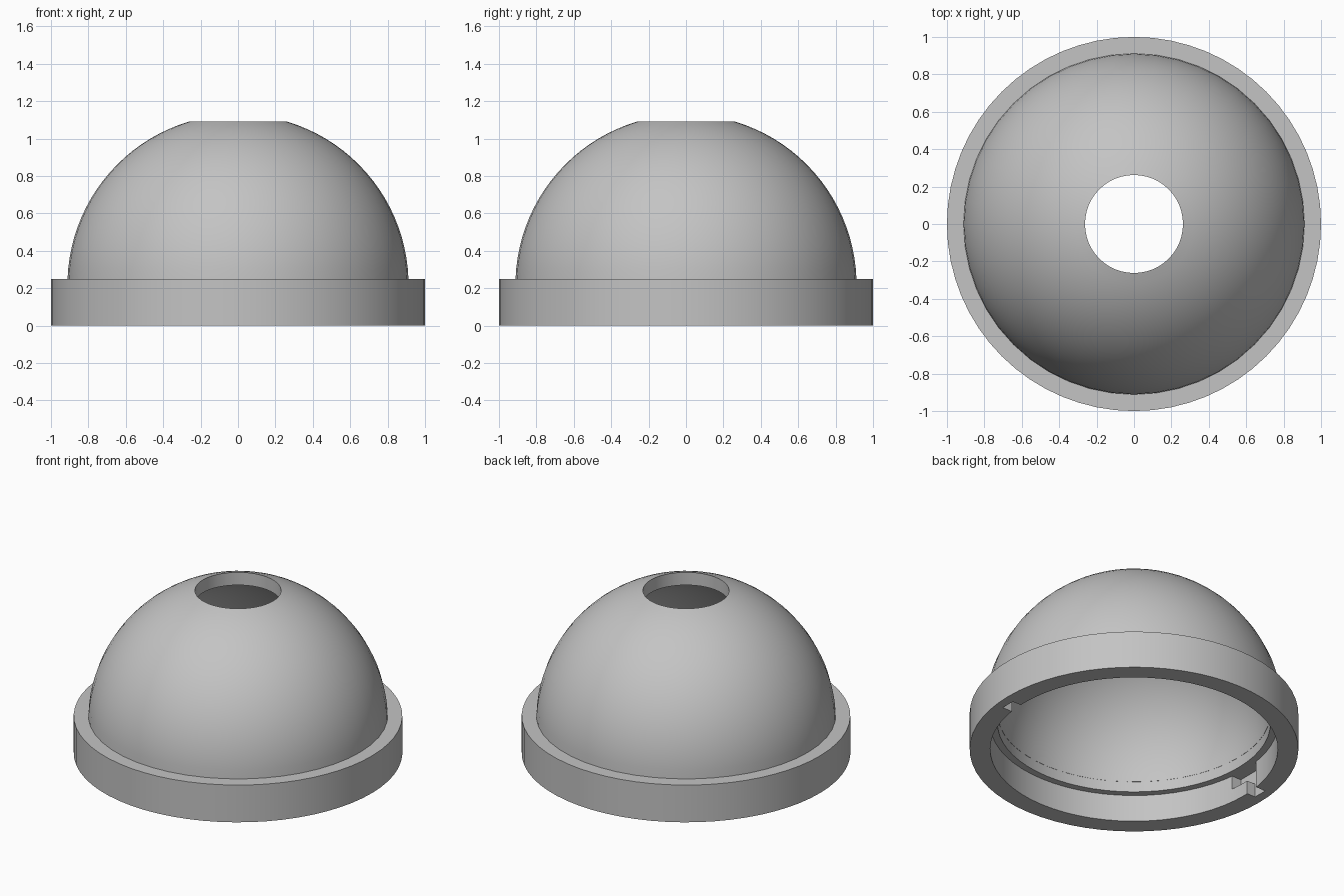
import bpy
import bmesh
from math import sin, cos, asin, pi, radians

old = bpy.data.objects.get("Cube")
if old:
    bpy.data.objects.remove(old, do_unlink=True)

GREY = (0.55, 0.55, 0.55, 1)
grey = bpy.data.materials.new("plain grey")
grey.use_nodes = True
grey.diffuse_color = GREY
grey.node_tree.nodes["Principled BSDF"].inputs["Base Color"].default_value = GREY


def make_object(name, bm):
    bmesh.ops.recalc_face_normals(bm, faces=bm.faces)
    mesh = bpy.data.meshes.new(name)
    bm.to_mesh(mesh)
    bm.free()
    mesh.materials.append(grey)
    obj = bpy.data.objects.new(name, mesh)
    bpy.context.collection.objects.link(obj)
    return obj


def smooth(obj):
    obj.data.shade_smooth()
    obj.data.set_sharp_from_angle(angle=radians(30))


def lathe(name, profile, segments):
    """Turn a closed (radius, height) profile around the z axis."""
    bm = bmesh.new()
    rings = []
    for i in range(segments):
        a = 2 * pi * i / segments
        rings.append([bm.verts.new((r * cos(a), r * sin(a), z)) for r, z in profile])
    n = len(profile)
    for i, ring in enumerate(rings):
        nxt = rings[(i + 1) % segments]
        for j in range(n):
            k = (j + 1) % n
            bm.faces.new((ring[j], nxt[j], nxt[k], ring[k]))
    return make_object(name, bm)


# Dome shell, open at the top with a straight-walled round hole
CENTRE, RIM, HOLE = 0.217, 0.25, 0.262


def arc(radius, steps=20):
    start = asin((RIM - CENTRE) / radius)
    end = pi / 2 - asin(HOLE / radius)
    angles = [start + (end - start) * i / steps for i in range(steps + 1)]
    return [(radius * cos(a), CENTRE + radius * sin(a)) for a in angles]


dome = lathe("dome", arc(0.912) + arc(0.83)[::-1], 48)
smooth(dome)

# Base ring with an inner ledge under the dome
collar = lathe("base_ring", [(0.875, 0), (1, 0), (1, RIM), (0.83, RIM),
                             (0.83, 0.18), (0.875, 0.18)], 64)

# Two L-shaped bayonet slots cut into the inner wall of the ring
SLOT = [(-0.125, -0.05), (-0.03, -0.05), (-0.03, 0.09),
        (0.105, 0.09), (0.105, 0.18), (-0.125, 0.18)]
for side in (1, -1):
    bm = bmesh.new()
    face = bm.faces.new([bm.verts.new((side * 0.85, side * y, z)) for y, z in SLOT])
    out = bmesh.ops.extrude_face_region(bm, geom=[face])
    moved = [v for v in out["geom"] if isinstance(v, bmesh.types.BMVert)]
    bmesh.ops.translate(bm, verts=moved, vec=(side * 0.087, 0, 0))
    cutter = make_object("slot_cutter", bm)
    cutter.hide_render = True
    mod = collar.modifiers.new("slot", 'BOOLEAN')
    mod.operation = 'DIFFERENCE'
    mod.solver = 'EXACT'
    mod.object = cutter
    bpy.context.view_layer.objects.active = collar
    bpy.ops.object.modifier_apply(modifier=mod.name)
    bpy.data.objects.remove(cutter, do_unlink=True)
smooth(collar)
